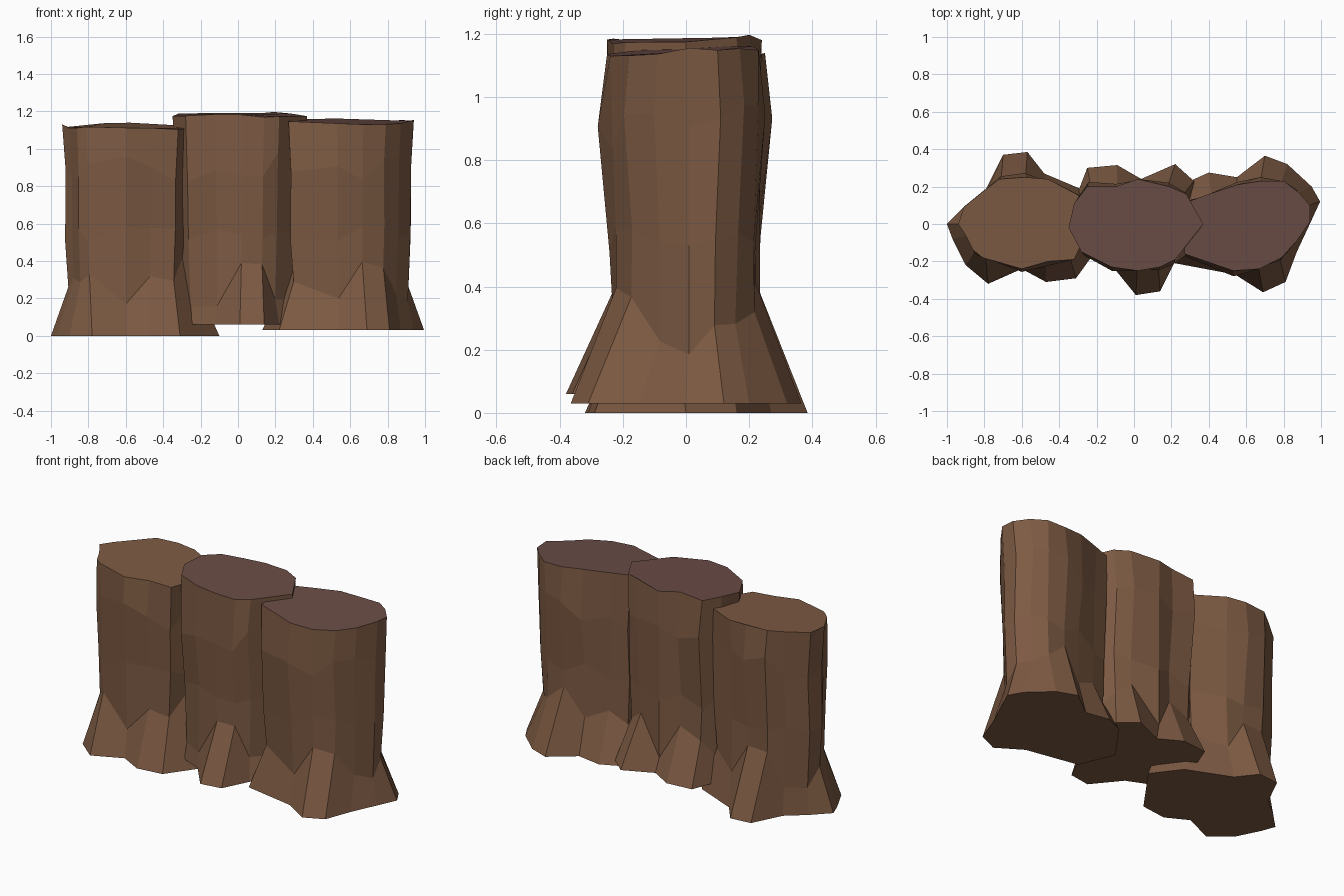
import bpy, bmesh, math, random

random.seed(4)


def material(name, color):
    m = bpy.data.materials.new(name)
    m.diffuse_color = (*color, 1)
    return m


rock = material("brown_rock", (0.205, 0.103, 0.056))
cap = material("dark_cap", (0.144, 0.072, 0.060))


def column(name, center, foot, height, outline, tilt, cap_mat):
    """Loft a rock pillar; outline rows are top x, top y, foot x, foot y."""
    cx, cy = center
    bm = bmesh.new()
    rings = [[] for _ in range(5)]
    for i, (tx, ty, fx, fy) in enumerate(outline):
        dx, dy = tx - cx, ty - cy
        flare = math.hypot(fx - cx, fy - cy) - math.hypot(dx, dy)
        waist_z = min(0.43, 0.17 + max(0, flare) * 1.7) + random.uniform(-0.02, 0.02)
        bulge = 1.10 if i % 3 else 0.97
        jit = [random.uniform(-0.04, 0.03) for _ in range(3)]
        levels = [
            (fx, fy, foot),
            (cx + dx * (0.92 + jit[0] / 2), cy + dy * (0.94 + jit[0]), waist_z),
            (cx + dx * (0.96 + jit[1] / 2), cy + dy * (0.95 + jit[1]),
             0.53 + random.uniform(-0.03, 0.06)),
            (cx + dx * (0.96 + jit[2] / 2), cy + dy * (bulge + jit[2]),
             0.90 + random.uniform(-0.08, 0.08)),
            (tx, ty, height + tilt * dy + random.uniform(-0.01, 0.012)),
        ]
        for ring, co in zip(rings, levels):
            ring.append(bm.verts.new(co))
    n = len(outline)
    for low, high in zip(rings, rings[1:]):
        for i in range(n):
            j = (i + 1) % n
            bm.faces.new((low[i], low[j], high[j], high[i]))
    bm.faces.new(rings[0])
    top = bm.faces.new(rings[-1])
    top.material_index = 1
    bmesh.ops.recalc_face_normals(bm, faces=bm.faces)
    mesh = bpy.data.meshes.new(name)
    bm.to_mesh(mesh)
    bm.free()
    mesh.materials.append(rock)
    mesh.materials.append(cap_mat)
    bpy.context.collection.objects.link(bpy.data.objects.new(name, mesh))


# Left pillar
column("left_pillar", (-0.6, 0), 0.0, 1.12, [
    (-0.94, 0.00, -1.00, 0.00), (-0.90, -0.06, -0.97, -0.08),
    (-0.86, -0.14, -0.90, -0.22), (-0.81, -0.18, -0.78, -0.32),
    (-0.60, -0.24, -0.60, -0.24), (-0.46, -0.20, -0.47, -0.31),
    (-0.32, -0.19, -0.31, -0.29), (-0.26, -0.06, -0.10, 0.00),
    (-0.27, 0.14, -0.22, 0.16), (-0.46, 0.24, -0.48, 0.27),
    (-0.58, 0.25, -0.57, 0.385), (-0.72, 0.24, -0.70, 0.37),
    (-0.80, 0.18, -0.79, 0.19), (-0.91, 0.09, -0.90, 0.10)], 0.04, rock)

# Middle pillar
column("middle_pillar", (0.0, 0), 0.06, 1.18, [
    (-0.35, -0.02, -0.30, 0.00), (-0.28, -0.15, -0.28, -0.15),
    (-0.12, -0.23, -0.12, -0.22), (0.02, -0.25, 0.01, -0.38),
    (0.14, -0.23, 0.14, -0.36), (0.22, -0.19, 0.22, -0.20),
    (0.37, 0.00, 0.36, -0.05), (0.28, 0.16, 0.32, 0.23),
    (0.19, 0.20, 0.22, 0.32), (0.02, 0.24, 0.04, 0.24),
    (-0.10, 0.20, -0.09, 0.315), (-0.25, 0.20, -0.25, 0.30),
    (-0.32, 0.11, -0.30, 0.17)], 0.03, cap)

# Right pillar
column("right_pillar", (0.6, 0), 0.03, 1.145, [
    (0.27, 0.00, 0.13, 0.00), (0.27, -0.16, 0.22, -0.21),
    (0.53, -0.25, 0.54, -0.27), (0.67, -0.24, 0.69, -0.365),
    (0.79, -0.18, 0.81, -0.31), (0.87, -0.09, 0.87, -0.15),
    (0.94, 0.01, 0.94, 0.00), (0.94, 0.10, 0.995, 0.12),
    (0.88, 0.17, 0.95, 0.20), (0.80, 0.23, 0.82, 0.32),
    (0.68, 0.23, 0.70, 0.365), (0.55, 0.21, 0.55, 0.25),
    (0.40, 0.16, 0.40, 0.275), (0.29, 0.12, 0.30, 0.23)], 0.03, cap)
